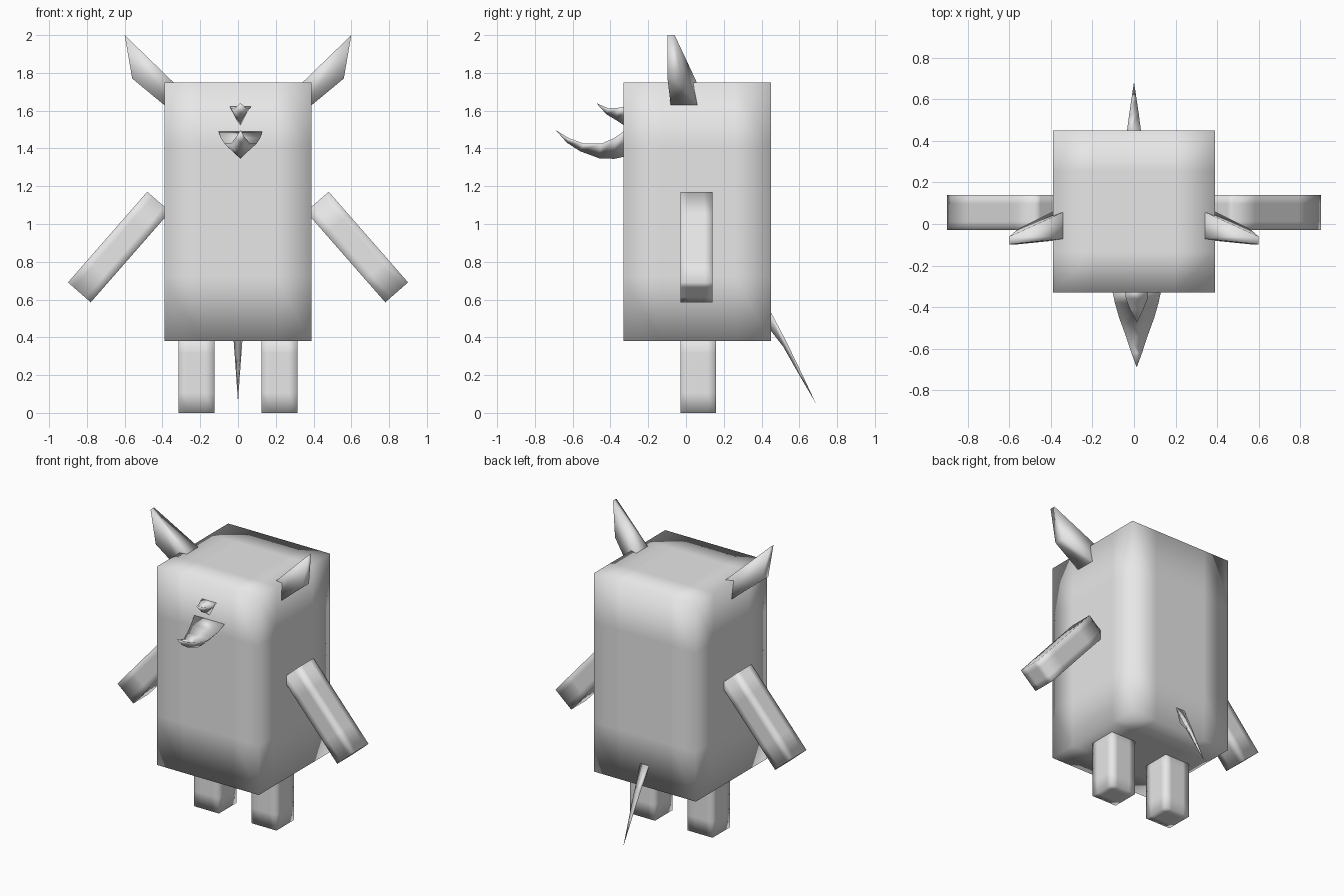
import bpy, bmesh
from math import atan2
from mathutils import Matrix, Vector

cube = bpy.data.objects.get("Cube")
if cube:
    bpy.data.objects.remove(cube, do_unlink=True)

grey = bpy.data.materials.new("plain grey")
grey.use_nodes = True
grey.diffuse_color = (0.8, 0.8, 0.8, 1)
grey.node_tree.nodes["Principled BSDF"].inputs["Base Color"].default_value = (0.8, 0.8, 0.8, 1)


def finish(name, bm, smooth=True):
    bmesh.ops.recalc_face_normals(bm, faces=bm.faces)
    for f in bm.faces:
        f.smooth = smooth
    mesh = bpy.data.meshes.new(name)
    bm.to_mesh(mesh)
    bm.free()
    mesh.materials.append(grey)
    ob = bpy.data.objects.new(name, mesh)
    bpy.context.collection.objects.link(ob)
    return ob


def soft_box(name, centre, size, turn=0.0):
    """Sharp-edged box with a grid of faces, shaded smooth all over."""
    bm = bmesh.new()
    m = Matrix.Translation(centre) @ Matrix.Rotation(turn, 4, 'Y') @ Matrix.Diagonal((*size, 1))
    bmesh.ops.create_cube(bm, size=1, matrix=m)
    ob = finish(name, bm)
    grid = ob.modifiers.new("grid", 'SUBSURF')
    grid.subdivision_type = 'SIMPLE'
    grid.levels = grid.render_levels = 2
    return ob


def loft(name, rings, smooth=True):
    """Skin a list of equal-sized point rings and cap both ends."""
    bm = bmesh.new()
    loops = [[bm.verts.new(p) for p in ring] for ring in rings]
    n = len(loops[0])
    for a, b in zip(loops, loops[1:]):
        for i in range(n):
            j = (i + 1) % n
            bm.faces.new((a[i], a[j], b[j], b[i]))
    bm.faces.new(loops[0])
    bm.faces.new(loops[-1])
    bmesh.ops.remove_doubles(bm, verts=bm.verts, dist=0.0005)
    return finish(name, bm, smooth)


def spike(name, x, sections):
    """Three-sided spike: flat above, ridge below; sections are (y_top, z_top, y_low, z_low, half width)."""
    return loft(name, [[(x - w, y, z), (x + w, y, z), (x, yl, zl)]
                       for y, z, yl, zl, w in sections])


# Body
soft_box("body", (0, 0.06, 1.065), (0.78, 0.78, 1.37))

for side, label in ((-1, "right"), (1, "left")):
    # Legs
    soft_box(label + "_leg", (side * 0.22, 0.065, 0.21), (0.19, 0.19, 0.42))
    # Arms, sloping out and down
    shoulder, hand = Vector((side * 0.42, 0.055, 1.118)), Vector((side * 0.84, 0.055, 0.638))
    d = shoulder - hand
    soft_box(label + "_arm", (shoulder + hand) / 2, (0.16, 0.17, d.length), atan2(d.x, d.z))
    # Ears: tapered blocks with a slanted outer end
    base = [(0.28, -0.065, 1.69), (0.28, 0.085, 1.69), (0.33, 0.09, 1.58), (0.33, -0.075, 1.58)]
    tip = [(0.60, -0.098, 2.0), (0.60, -0.06, 2.0), (0.56, -0.025, 1.77), (0.56, -0.098, 1.77)]
    ear = loft(label + "_ear", [[(side * x, y, z) for x, y, z in r] for r in (base, tip)])

# Nose and beak, both curling upward
spike("nose", 0.013, [
    (-0.31, 1.625, -0.31, 1.51, 0.058), (-0.36, 1.615, -0.37, 1.55, 0.052),
    (-0.41, 1.612, -0.42, 1.58, 0.032), (-0.475, 1.64, -0.475, 1.64, 0)])
spike("beak", 0.013, [
    (-0.31, 1.505, -0.31, 1.36, 0.12), (-0.38, 1.455, -0.38, 1.345, 0.105),
    (-0.45, 1.425, -0.46, 1.348, 0.085), (-0.54, 1.425, -0.56, 1.385, 0.052),
    (-0.62, 1.455, -0.63, 1.43, 0.026), (-0.69, 1.497, -0.69, 1.497, 0)])

# Tail
spike("tail", 0, [
    (0.43, 0.57, 0.43, 0.46, 0.036), (0.53, 0.38, 0.515, 0.35, 0.023),
    (0.61, 0.215, 0.60, 0.20, 0.011), (0.685, 0.055, 0.685, 0.055, 0)])
